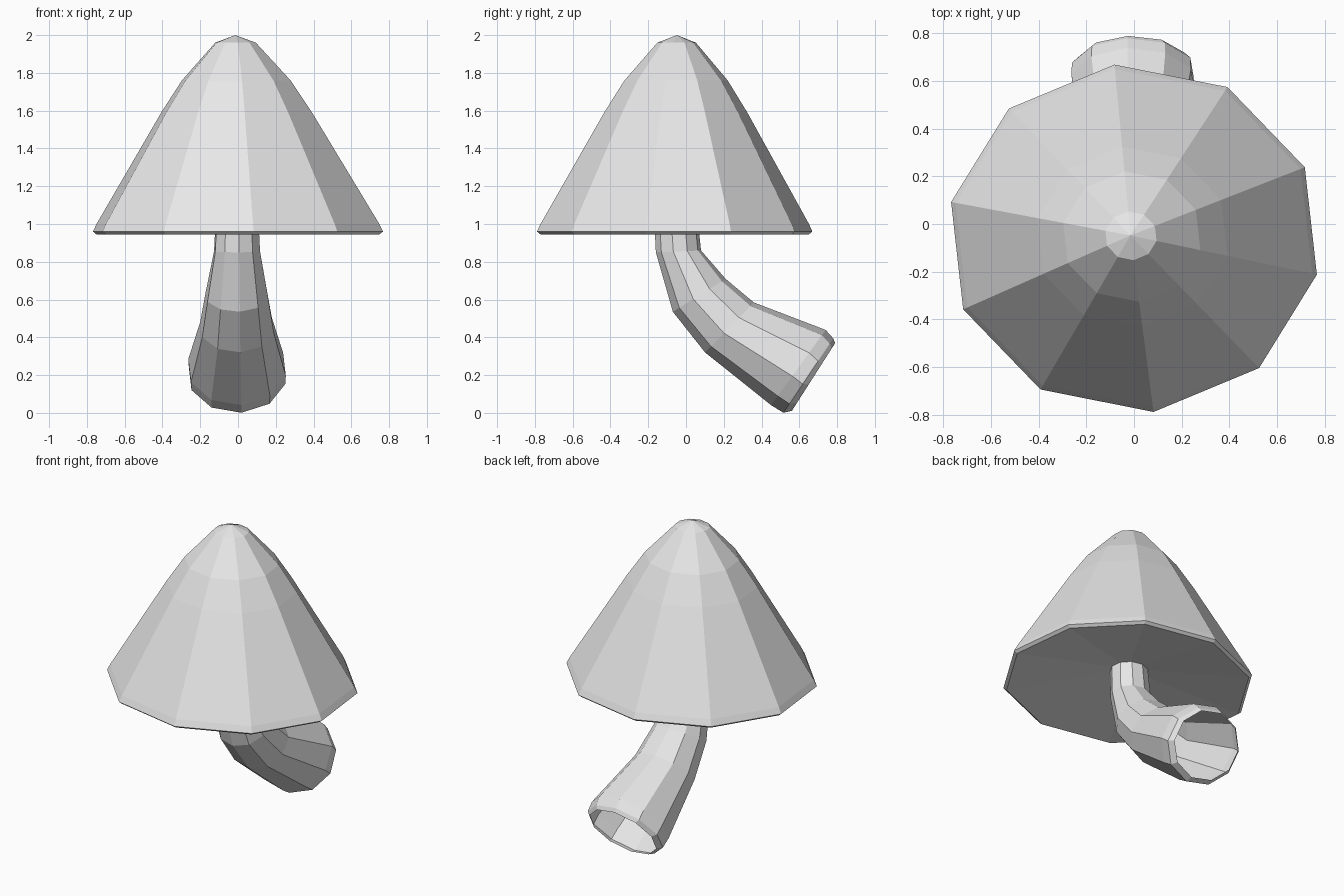
import bpy, bmesh
from math import sin, cos, radians
from mathutils import Vector

SIDES = 10

cube = bpy.data.objects.get("Cube")
if cube:
    bpy.data.objects.remove(cube, do_unlink=True)

grey = bpy.data.materials.new("light_grey")
grey.use_nodes = True
grey.diffuse_color = (0.8, 0.8, 0.8, 1)
grey.node_tree.nodes["Principled BSDF"].inputs["Base Color"].default_value = (0.8, 0.8, 0.8, 1)


def add_ring(bm, centre, across, along, start):
    """Elliptical ring of vertices spanned by two half axes."""
    angles = [radians(start + 360 * i / SIDES) for i in range(SIDES)]
    return [bm.verts.new(centre + across * sin(a) + along * cos(a)) for a in angles]


def bridge(bm, a, b):
    for i in range(SIDES):
        j = (i + 1) % SIDES
        bm.faces.new((a[i], a[j], b[j], b[i]))


def fan(bm, ring, tip):
    for i in range(SIDES):
        bm.faces.new((ring[i], ring[(i + 1) % SIDES], tip))


def finish(bm, name):
    bmesh.ops.recalc_face_normals(bm, faces=bm.faces[:])
    mesh = bpy.data.meshes.new(name)
    bm.to_mesh(mesh)
    bm.free()
    mesh.materials.append(grey)
    obj = bpy.data.objects.new(name, mesh)
    bpy.context.collection.objects.link(obj)
    return obj


# Cap: faceted bell with a thin rim and a shallow hollow underneath
bm = bmesh.new()
profile = [(0.975, 0.945), (1.0, 0.96), (0.975, 1.0), (0.52, 1.59),
           (0.375, 1.76), (0.14, 1.96)]
rings = []
for scale, z in profile:
    centre = Vector((-0.015 * (1 - scale), -0.06 + 0.012 * (1 - scale), z))
    rings.append(add_ring(bm, centre, Vector((0.785 * scale, 0, 0)),
                          Vector((0, -0.733 * scale, 0)), 6))
for a, b in zip(rings, rings[1:]):
    bridge(bm, a, b)
fan(bm, rings[-1], bm.verts.new((-0.015, -0.048, 2.0)))
fan(bm, rings[0], bm.verts.new((0, -0.06, 1.05)))
finish(bm, "mushroom_cap")

# Stem: bent open tube; each row is front (y, z), back (y, z), half width
bm = bmesh.new()
sections = [((-0.17, 1.05), (0.06, 1.05), 0.115),
            ((-0.16, 0.85), (0.08, 0.86), 0.125),
            ((-0.07, 0.535), (0.21, 0.71), 0.17),
            ((0.10, 0.32), (0.36, 0.585), 0.20),
            ((0.45, 0.04), (0.74, 0.44), 0.265),
            ((0.515, 0.0), (0.78, 0.395), 0.262),
            ((0.56, 0.01), (0.79, 0.37), 0.235)]
rings = []
for front, back, width in sections:
    f, b = Vector((-0.005, *front)), Vector((-0.005, *back))
    rings.append(add_ring(bm, (f + b) / 2, Vector((width, 0, 0)), (f - b) / 2, 5))
for a, b in zip(rings, rings[1:]):
    bridge(bm, a, b)
finish(bm, "bent_stem")
